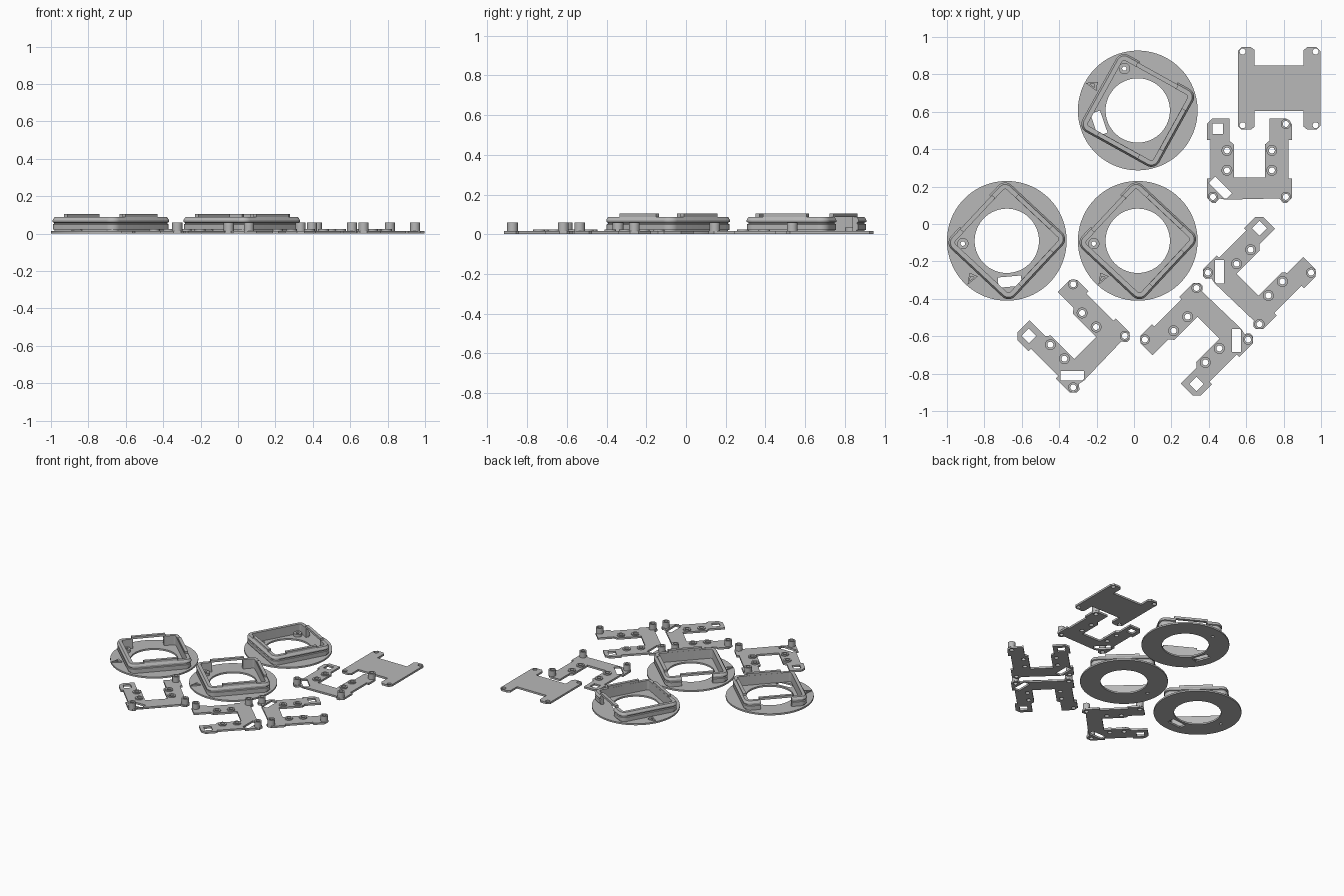
import bpy, bmesh, math
from mathutils import Matrix, Vector

if "Cube" in bpy.data.objects:
    bpy.data.objects.remove(bpy.data.objects["Cube"])

grey = bpy.data.materials.new("grey plastic")
grey.diffuse_color = (0.48, 0.48, 0.48, 1)
grey.use_nodes = True
grey.node_tree.nodes["Principled BSDF"].inputs["Base Color"].default_value = grey.diffuse_color


def place(ob, loc, rot):
    ob.matrix_world = Matrix.Translation((loc[0], loc[1], 0)) @ Matrix.Rotation(math.radians(rot), 4, 'Z')
    bpy.context.view_layer.objects.active = ob
    for o in bpy.context.selected_objects:
        o.select_set(False)
    ob.select_set(True)
    bpy.ops.object.shade_smooth_by_angle(angle=math.radians(30))


def finish(name, bm, loc, rot):
    bmesh.ops.recalc_face_normals(bm, faces=bm.faces)
    me = bpy.data.meshes.new(name)
    bm.to_mesh(me)
    bm.free()
    me.materials.append(grey)
    ob = bpy.data.objects.new(name, me)
    bpy.context.collection.objects.link(ob)
    place(ob, loc, rot)


def prism(name, loops, z0, z1, loc, rot):
    """Extrude an outline; further loops are holes."""
    cu = bpy.data.curves.new(name, 'CURVE')
    cu.dimensions = '2D'
    cu.fill_mode = 'BOTH'
    cu.extrude = (z1 - z0) / 2
    for pts in loops:
        sp = cu.splines.new('POLY')
        sp.points.add(len(pts) - 1)
        for p, (x, y) in zip(sp.points, pts):
            p.co = (x, y, 0, 1)
        sp.use_cyclic_u = True
    tmp = bpy.data.objects.new(name + "_outline", cu)
    bpy.context.collection.objects.link(tmp)
    bpy.context.view_layer.update()
    me = bpy.data.meshes.new_from_object(tmp.evaluated_get(bpy.context.evaluated_depsgraph_get()))
    bpy.data.objects.remove(tmp)
    bm = bmesh.new()
    bm.from_mesh(me)
    bpy.data.meshes.remove(me)
    bmesh.ops.remove_doubles(bm, verts=bm.verts, dist=1e-5)
    bmesh.ops.translate(bm, verts=bm.verts, vec=(0, 0, (z0 + z1) / 2))
    finish(name, bm, loc, rot)


def circle(x, y, r, n=24):
    return [(x + r * math.cos(2 * math.pi * i / n), y + r * math.sin(2 * math.pi * i / n)) for i in range(n)]


def rect(x, y, w, h, deg=0):
    c, s = math.cos(math.radians(deg)), math.sin(math.radians(deg))
    return [(x + a * w / 2 * c - b * h / 2 * s, y + a * w / 2 * s + b * h / 2 * c)
            for a, b in ((-1, -1), (1, -1), (1, 1), (-1, 1))]


def turn(p, deg):
    v = Matrix.Rotation(math.radians(deg), 2) @ Vector(p)
    return (v.x, v.y)


# ---- round bases with a three-sided frame ----
H, R = 0.235, 0.05          # frame half width and corner radius
PROFILE = [(-.035, .010), (-.01, .010), (-.01, .022), (-.002, .022), (-.002, .05), (-.009, .053),
           (-.009, .058), (0, .062), (0, .072), (-.010, .088), (-.035, .088)]


def frame_path():
    """Points with outward directions, open on the +y side."""
    path = [((-H + .12, H), (0, 1))]
    for sx, sy, a0 in ((-1, 1, 90), (-1, -1, 180), (1, -1, 270), (1, 1, 0)):
        for i in range(9):
            a = math.radians(a0 + i * 90 / 8)
            n = (math.cos(a), math.sin(a))
            path.append(((sx * (H - R) + R * n[0], sy * (H - R) + R * n[1]), n))
    return path + [((H - .12, H), (0, 1))]


def frame(loc, rot):
    bm = bmesh.new()
    rows = [[bm.verts.new((p[0] + n[0] * d, p[1] + n[1] * d, z)) for d, z in PROFILE]
            for p, n in frame_path()]
    k = len(PROFILE)
    for a, b in zip(rows, rows[1:]):
        for j in range(k):
            bm.faces.new((a[j], a[(j + 1) % k], b[(j + 1) % k], b[j]))
    bm.faces.new(rows[0])
    bm.faces.new(rows[-1])
    finish("square_frame", bm, loc, rot)
    # raised tabs on the three closed sides
    for a in (0, 90, 180):
        tab = [turn(p, a) for p in rect(0, -H + .022, .25, .024)]
        prism("frame_tab", [tab], .087, .105, loc, rot)


def base(loc, rot, slot):
    boss = (-.235, -.015)
    holes = [circle(0, 0, .172, 72), circle(*boss, .012, 16)]
    if slot:
        holes.append(rect(.016, -.218, .125, .055, 5))
    prism("round_base", [circle(0, 0, .32, 96)] + holes, 0, .013, loc, rot)
    prism("screw_boss", [circle(*boss, .03), circle(*boss, .012, 16)], .012, .035, loc, rot)
    prism("pointer_mark", [[(-.20, -.17), (-.21, -.235), (-.155, -.19)],
                           [(-.193, -.19), (-.20, -.215), (-.175, -.195)]], .012, .022, loc, rot)
    frame(loc, rot + 47)


base((-.68, -.09), 0, True)
base((.02, -.09), 0, False)
base((.02, .607), -76, True)


# ---- U-shaped brackets ----
def bracket(loc, rot):
    right = [(.16, -.203), (.18, -.227), (.2, -.227), (.227, -.2), (.227, -.096), (.209, -.096),
             (.209, .11), (.227, .11), (.227, .195), (.197, .225), (.107, .225), (.107, .105),
             (.083, .085), (.083, -.091)]
    outline = right + [(-x, y) for x, y in reversed(right)]
    corners = [(.195, .195), (.195, -.195), (-.195, -.195)]
    inner = [(sx * .12, sy * .053) for sx in (-1, 1) for sy in (-1, 1)]
    holes = [circle(x, y, .016) for x, y in corners + inner]
    holes += [rect(-.168, .168, .056, .056), rect(-.155, -.148, .125, .05, -45)]
    prism("bracket_plate", [outline] + holes, 0, .015, loc, rot)
    for p in corners:
        prism("corner_post", [circle(*p, .027), circle(*p, .016)], .014, .06, loc, rot)
    for p in inner:
        prism("inner_boss", [circle(*p, .029), circle(*p, .016)], .014, .024, loc, rot)


bracket((.617, .34), 0)
bracket((-.325, -.598), 45)
bracket((.334, -.618), 135)
bracket((.671, -.26), -45)

# ---- H-shaped cover plate ----
quarter = [(.221, .122), (.221, .2), (.201, .22), (.15, .22), (.131, .205), (.131, .122)]
top = quarter + [(-x, y) for x, y in reversed(quarter)]
outline = top + [(-x, -y) for x, y in top]
holes = [circle(sx * .195, sy * .197, .016) for sx in (-1, 1) for sy in (-1, 1)]
prism("cover_plate", [outline] + holes, 0, .015, (.776, .725), 0)
